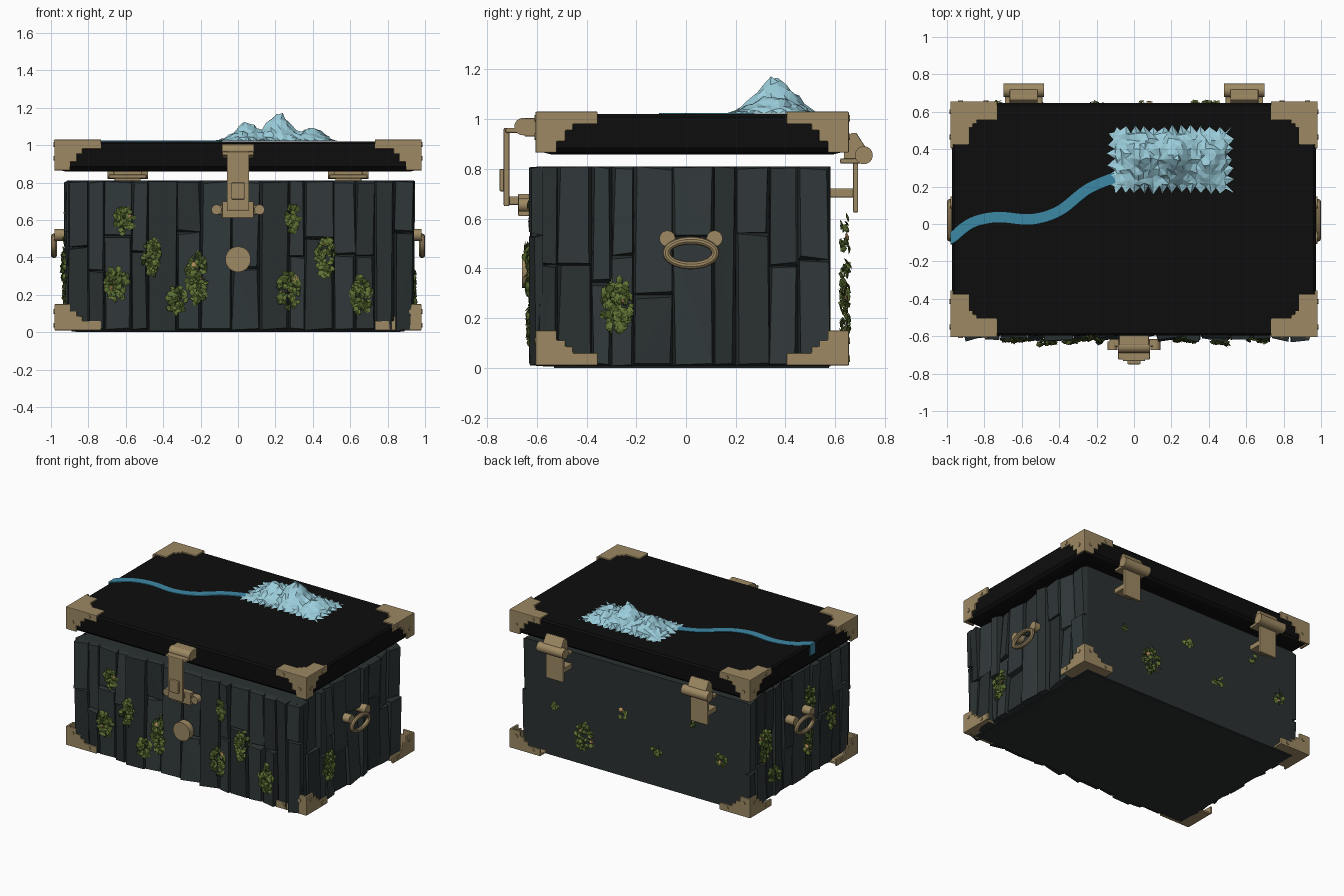
import bpy, bmesh, math, random
from mathutils import Vector, Matrix, noise
from mathutils.bvhtree import BVHTree

if "Cube" in bpy.data.objects:
    bpy.data.objects.remove(bpy.data.objects["Cube"])

random.seed(7)
R = random.uniform


def mat(name, c):
    m = bpy.data.materials.new(name)
    m.diffuse_color = (*c, 1)
    m.use_nodes = True
    m.node_tree.nodes["Principled BSDF"].inputs["Base Color"].default_value = m.diffuse_color
    return m


BLACK = mat("black_lid", (0.004, 0.004, 0.004))
ROCK = mat("slate", (0.031, 0.041, 0.043))
ROCK2 = mat("dark_slate", (0.023, 0.030, 0.031))
BRASS = mat("dull_brass", (0.34, 0.25, 0.125))
ICE = mat("ice_blue", (0.33, 0.62, 0.72))
RIVER = mat("river_blue", (0.045, 0.25, 0.38))
MOSS = mat("moss_green", (0.115, 0.17, 0.035))
MOSS2 = mat("dark_moss", (0.05, 0.08, 0.016))
BUD = mat("peach_bud", (0.5, 0.27, 0.12))


def finish(name, bm, *mats, bevel=0, smooth=False, normals=True):
    if normals:
        bmesh.ops.recalc_face_normals(bm, faces=bm.faces)
    me = bpy.data.meshes.new(name)
    bm.to_mesh(me)
    bm.free()
    ob = bpy.data.objects.new(name, me)
    bpy.context.collection.objects.link(ob)
    for m in mats:
        me.materials.append(m)
    if bevel:
        b = ob.modifiers.new("bevel", "BEVEL")
        b.width, b.segments = bevel, 2
    if smooth:
        bpy.context.view_layer.objects.active = ob
        ob.select_set(True)
        bpy.ops.object.shade_smooth_by_angle()
        ob.select_set(False)
    return ob


def add_box(bm, x0, x1, y0, y1, z0, z1):
    m = Matrix.Translation(((x0 + x1) / 2, (y0 + y1) / 2, (z0 + z1) / 2))
    bmesh.ops.create_cube(bm, size=1, matrix=m @ Matrix.Diagonal((x1 - x0, y1 - y0, z1 - z0, 1)))


def add_cyl(bm, axis, c, r, length, seg=24):
    rot = Vector((0, 0, 1)).rotation_difference(Vector(axis)).to_matrix().to_4x4()
    bmesh.ops.create_cone(bm, cap_ends=True, segments=seg, radius1=r, radius2=r, depth=length,
                          matrix=Matrix.Translation(c) @ rot)


def add_prism(bm, pts, offset):
    f = bm.faces.new([bm.verts.new(p) for p in pts])
    ext = bmesh.ops.extrude_face_region(bm, geom=[f])["geom"]
    bmesh.ops.translate(bm, vec=offset, verts=[v for v in ext if isinstance(v, bmesh.types.BMVert)])
    if f not in bm.faces[:]:
        return
    

# chest body and base
bm = bmesh.new()
add_box(bm, -0.89, 0.89, -0.575, 0.58, 0.005, 0.81)
finish("chest_body", bm, ROCK2)
bm = bmesh.new()
add_box(bm, -0.87, 0.87, -0.53, 0.575, 0.0, 0.02)
finish("base_plate", bm, ROCK2)

# rough stone slabs on front and both ends
rocks = bmesh.new()


def add_slab(place, u0, u1, z0, z1):
    a, b = R(0.015, 0.055), R(0.015, 0.055)
    tilt = R(-0.015, 0.015)
    ring = lambda i, ds: [rocks.verts.new(place(u, max(d, 0), z)) for u, d, z in
                          ((u0 + i(), ds[0], z0 + i()), (u1 - i(), ds[1], z0 + i()),
                           (u1 - i(), ds[2], z1 - i()), (u0 + i(), ds[3], z1 - i()))]
    back = ring(lambda: 0, [-0.01] * 4)
    d = [min(max(q, 0.008), 0.057) for q in (a - tilt, a + tilt, b + tilt, b - tilt)]
    front = ring(lambda: R(0.0, 0.016), d)
    k = int(random.random() < 0.3)
    for i in range(4):
        j = (i + 1) % 4
        rocks.faces.new((back[i], back[j], front[j], front[i])).material_index = 1
    s = random.randint(0, 1)
    for t in ((0, 1, 2), (0, 2, 3)):
        rocks.faces.new([front[(q + s) % 4] for q in t]).material_index = k


for place, start, end in ((lambda u, d, z: (u, -0.575 - d, z), -0.91, 0.94),
                          (lambda u, d, z: (0.89 + d, u, z), -0.6, 0.58),
                          (lambda u, d, z: (-0.885 - d * 0.8, u, z), -0.6, 0.58)):
    u = start
    while u < end - 0.01:
        w = R(0.08, 0.165)
        w = end - u if u + w > end - 0.06 else w
        cuts = [0.008, 0.81]
        if random.random() < 0.75:
            cuts.insert(1, R(0.28, 0.55))
        for lo, hi in zip(cuts, cuts[1:]):
            add_slab(place, u, u + w, lo, hi)
        u += w
bmesh.ops.recalc_face_normals(rocks, faces=rocks.faces)
tree = BVHTree.FromBMesh(rocks)
finish("stone_slabs", rocks, ROCK, ROCK2)

# lid as stacked rectangular rings
bm = bmesh.new()
rings = []
for z, i in ((0.858, 0.055), (0.868, 0.015), (0.885, 0), (1.008, 0), (1.02, 0.012)):
    x, y0, y1 = 0.973 - i, -0.597 + i, 0.647 - i
    rings.append([bm.verts.new((px, py, z)) for px, py in ((-x, y0), (x, y0), (x, y1), (-x, y1))])
for p, q in zip(rings, rings[1:]):
    for i in range(4):
        bm.faces.new((p[i], p[(i + 1) % 4], q[(i + 1) % 4], q[i]))
bm.faces.new(rings[0])
bm.faces.new(rings[-1])
finish("lid", bm, BLACK)

# stepped corner brackets with rivets
side = lambda h: [(0, 0), (.25, 0), (.25, .05), (.15, .05), (.15, .075), (.12, .075),
                  (.12, h * .72), (.085, h * .72), (.085, h), (0, h)]
flat = [(0, 0), (.25, 0), (.25, .1), (.14, .1), (.14, .12), (.12, .12), (.12, .14),
        (.1, .14), (.1, .23), (0, .23)]
for level, cz, dz, h in (("lid", 1.03, -1, 0.165), ("base", 0.01, 1, 0.14)):
    bm, rv = bmesh.new(), bmesh.new()
    for sx in (-1, 1):
        for cy, dy in ((-0.605, 1), (0.655, -1)):
            cx, t = 0.982 * sx, 0.016
            add_prism(bm, [(cx - sx * u, cy, cz + dz * v) for u, v in side(h)], (0, dy * t, 0))
            add_prism(bm, [(cx, cy + dy * u, cz + dz * v) for u, v in side(h)], (-sx * t, 0, 0))
            add_prism(bm, [(cx - sx * u, cy + dy * v, cz) for u, v in flat], (0, 0, dz * t))
            for u, v in ((0.055, 0.1), (0.19, 0.027)):
                add_cyl(rv, (0, 1, 0), (cx - sx * u, cy, cz + dz * v), 0.013, 0.01, 12)
                add_cyl(rv, (1, 0, 0), (cx, cy + dy * u, cz + dz * v), 0.013, 0.01, 12)
    finish(level + "_corner_brackets", bm, BRASS, bevel=0.004)
    finish(level + "_rivets", rv, BRASS)

# front latch
bm = bmesh.new()
add_box(bm, -0.06, 0.06, -0.733, -0.71, 0.65, 0.965)
add_box(bm, -0.035, 0.035, -0.75, -0.725, 0.71, 0.8)
add_box(bm, -0.085, 0.085, -0.725, -0.66, 0.945, 0.965)
add_box(bm, -0.08, 0.08, -0.65, -0.59, 0.93, 1.005)
add_box(bm, -0.085, 0.085, -0.675, -0.63, 0.61, 0.7)
add_box(bm, -0.13, 0.13, -0.655, -0.615, 0.63, 0.68)
add_box(bm, -0.04, 0.04, -0.72, -0.66, 0.655, 0.69)
finish("front_latch", bm, BRASS, bevel=0.005)
bm = bmesh.new()
add_cyl(bm, (1, 0, 0), (0, -0.655, 0.97), 0.035, 0.17)
for s in (-1, 1):
    add_cyl(bm, (0, 1, 0), (s * 0.115, -0.65, 0.655), 0.027, 0.045)
add_cyl(bm, (0, 1, 0), (0, -0.635, 0.39), 0.068, 0.05, 32)
finish("latch_barrel_and_lock_disc", bm, BRASS, smooth=True)

# back hinges
for s, label in ((-1, "left"), (1, "right")):
    x = s * 0.59
    bm = bmesh.new()
    add_box(bm, x - 0.07, x + 0.07, 0.672, 0.692, 0.625, 0.84)
    add_box(bm, x - 0.065, x + 0.065, 0.575, 0.68, 0.685, 0.722)
    add_prism(bm, [(x - 0.075, y, z) for y, z in
                   ((0.635, 0.83), (0.635, 0.90), (0.665, 0.945), (0.685, 0.945), (0.72, 0.89), (0.70, 0.83))],
              (0.15, 0, 0))
    add_box(bm, x - 0.1, x + 0.1, 0.62, 0.715, 0.822, 0.842)
    finish(label + "_hinge", bm, BRASS, bevel=0.004)
    bm = bmesh.new()
    add_cyl(bm, (1, 0, 0), (x, 0.715, 0.855), 0.036, 0.215)
    finish(label + "_hinge_barrel", bm, BRASS, smooth=True)

# oval ring handles on the ends
for s, label in ((-1, "left"), (1, "right")):
    bm = bmesh.new()
    n, k = 40, 10
    loops = []
    for i in range(n):
        a = math.tau * i / n
        ring = []
        for j in range(k):
            b = math.tau * j / k
            e = 0.016 * math.cos(b)
            ring.append(bm.verts.new((s * (0.984 + 0.016 * math.sin(b)),
                                      0.02 + (0.098 + e) * math.cos(a), 0.462 + (0.05 + e) * math.sin(a))))
        loops.append(ring)
    for i in range(n):
        for j in range(k):
            p, q, j2 = loops[i], loops[(i + 1) % n], (j + 1) % k
            bm.faces.new((p[j], q[j], q[j2], p[j2]))
    for y in (-0.075, 0.115):
        add_cyl(bm, (1, 0, 0), (s * 0.94, y, 0.52), 0.032, 0.08)
    finish(label + "_handle", bm, BRASS, smooth=True)

# jagged ice mountain
bm = bmesh.new()
nx, ny = 26, 13
peaks = ((0.22, 0.36, 0.135, 0.065), (0.05, 0.36, 0.095, 0.06), (0.39, 0.35, 0.07, 0.06))
grid = []
for i in range(nx):
    col = []
    for j in range(ny):
        x, y = -0.12 + 0.63 * i / (nx - 1), 0.185 + 0.32 * j / (ny - 1)
        edge = i in (0, nx - 1) or j in (0, ny - 1)
        g = max(h * math.exp(-((x - px) / w) ** 2 / 2 - ((y - py) / 0.075) ** 2 / 2) for px, py, h, w in peaks)
        z = 1.024 + g + (0.012 + 0.18 * g) * noise.noise((x * 22, y * 30, 3))
        if edge:
            o = 0.02 if (i + j) % 2 else -0.012
            x += o * ((i == nx - 1) - (i == 0))
            y += o * ((j == ny - 1) - (j == 0))
            z = 1.022
        col.append(bm.verts.new((x + R(-.008, .008), y + R(-.008, .008), max(z, 1.021))))
    grid.append(col)
for i in range(nx - 1):
    for j in range(ny - 1):
        bm.faces.new((grid[i][j], grid[i + 1][j], grid[i + 1][j + 1], grid[i][j + 1]))
bmesh.ops.triangulate(bm, faces=bm.faces)
finish("ice_mountain", bm, ICE)

# river ribbon falling over the left lid edge
path = [(-0.98, -0.08), (-0.87, 0.005), (-0.73, 0.037), (-0.55, 0.025), (-0.4, 0.07), (-0.25, 0.185), (-0.1, 0.25)]
P = [Vector(p) for p in [path[0]] + path + [path[-1]]]
line = []
for a, b, c, d in zip(P, P[1:], P[2:], P[3:]):
    for t in (q / 6 for q in range(6)):
        line.append(0.5 * (2 * b + (c - a) * t + (2 * a - 5 * b + 4 * c - d) * t * t + (3 * b - 3 * c + d - a) * t ** 3))
line.append(P[-1])
bm = bmesh.new()
pairs = [[bm.verts.new((-0.98, -0.08 + o, 0.94)) for o in (-0.03, 0.03)]]
for i, p in enumerate(line):
    t = (line[min(i + 1, len(line) - 1)] - line[max(i - 1, 0)]).normalized()
    nrm = Vector((t.y, -t.x)) if i else Vector((0, -1))
    pairs.append([bm.verts.new((*(p + nrm * o), 1.024)) for o in (0.028, -0.028)])
for p, q in zip(pairs, pairs[1:]):
    bm.faces.new((p[0], q[0], q[1], p[1]))
ret = bmesh.ops.extrude_face_region(bm, geom=bm.faces[:])["geom"]
bmesh.ops.translate(bm, vec=(0.006, 0, -0.006), verts=[v for v in ret if isinstance(v, bmesh.types.BMVert)])
finish("river", bm, RIVER)

# moss patches: (facing, along, height, half width, half height, leaves)
patches = [("f", -.61, .6, .05, .07, 60), ("f", -.65, .26, .06, .09, 80), ("f", -.46, .4, .045, .1, 75),
           ("f", -.33, .17, .05, .08, 60), ("f", -.22, .29, .055, .14, 120), ("f", .29, .61, .035, .07, 50),
           ("f", .27, .22, .06, .1, 90), ("f", .47, .4, .055, .1, 90), ("f", .66, .2, .055, .1, 90),
           ("r", -.28, .25, .06, .11, 100), ("l", .38, .42, .08, .12, 120), ("l", -.14, .57, .05, .09, 70),
           ("l", -.11, .27, .06, .09, 80), ("l", .28, .18, .06, .06, 60), ("l", -.38, .35, .05, .1, 60),
           ("b", .38, .24, .07, .1, 70), ("b", .62, .4, .03, .03, 8), ("b", .06, .5, .04, .04, 12),
           ("b", -.22, .3, .05, .04, 14), ("b", -.73, .37, .05, .05, 16), ("b", -.5, .58, .03, .03, 8)]
out = {"f": Vector((0, -1, 0)), "r": Vector((1, 0, 0)), "l": Vector((-1, 0, 0)), "b": Vector((0, 1, 0))}
bm = bmesh.new()
for f, u, z, w, h, n in patches:
    N = out[f]
    for _ in range(n):
        a, r = R(0, math.tau), math.sqrt(R(0, 1))
        uu, zz = u + w * r * math.cos(a), z + h * r * math.sin(a)
        p = Vector((uu, 0, zz)) if N.y else Vector((0, uu, zz))
        hit = tree.ray_cast(p + N * 2, -N)[0] if f != "b" else p + N * R(0.612, 0.645)
        c = (hit or p + N * (0.58 if N.y else 0.9)) + N * R(0.004, 0.018)
        d = (N + Vector((R(-.7, .7), R(-.7, .7), R(-.3, .8)))).normalized()
        rot = N.rotation_difference(d).to_matrix() @ Vector((0, 0, 1)).rotation_difference(N).to_matrix()
        m = Matrix.Translation(c) @ rot.to_4x4() @ Matrix.Rotation(a, 4, "Z") @ Matrix.Diagonal((1, 1, .35, 1))
        res = bmesh.ops.create_cone(bm, cap_ends=True, segments=5, radius1=R(.012, .021), radius2=0.005,
                                    depth=0.012, matrix=m)
        k = random.choices((0, 1, 2), (70, 28, 1.5))[0]
        for face in {q for v in res["verts"] for q in v.link_faces}:
            face.material_index = k
finish("moss_patches", bm, MOSS, MOSS2, BUD, normals=False)
